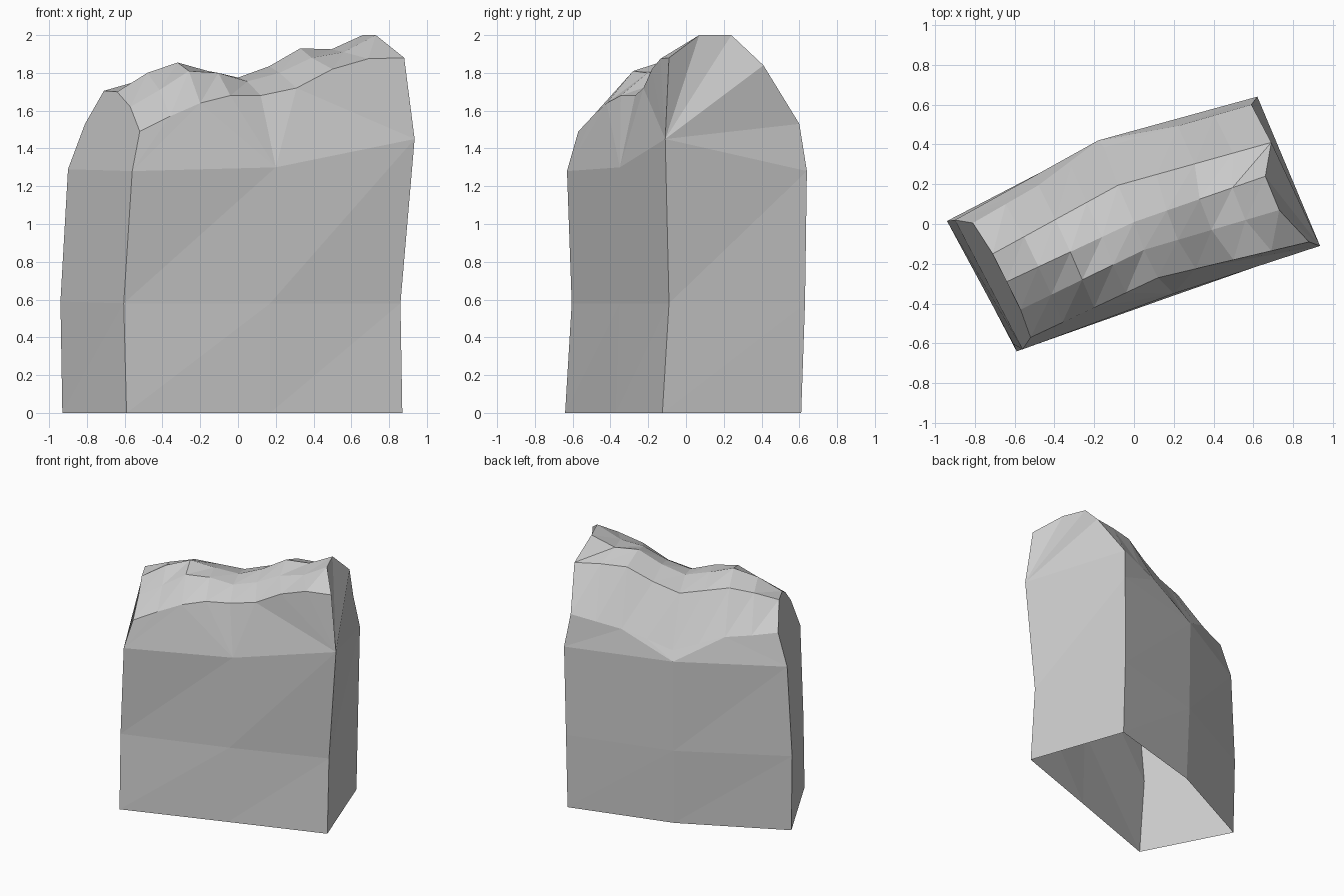
import bpy
import bmesh
from mathutils import Vector

if "Cube" in bpy.data.objects:
    bpy.data.objects.remove(bpy.data.objects["Cube"])

stone = bpy.data.materials.new("stone grey")
stone.diffuse_color = (0.6, 0.6, 0.6, 1)
stone.use_nodes = True
stone.node_tree.nodes["Principled BSDF"].inputs["Base Color"].default_value = stone.diffuse_color

bm = bmesh.new()


def row(start, mid, end, heights):
    """Crest line bent once in plan, with a height at each even step."""
    s, m, e = Vector(start), Vector(mid), Vector(end)
    half = len(heights) // 2
    pts = []
    for i, z in enumerate(heights):
        p = s.lerp(m, i / half) if i <= half else m.lerp(e, i / half - 1)
        pts.append(bm.verts.new((p.x, p.y, z)))
    return pts


def strip(a, b):
    """Triangles between two equal lines of points."""
    for i in range(len(a) - 1):
        bm.faces.new((a[i], a[i + 1], b[i + 1]))
        bm.faces.new((a[i], b[i + 1], b[i]))


def fan(apex, pts):
    for p, q in zip(pts, pts[1:]):
        bm.faces.new((apex, p, q))


# Walls: left, front-left, front-mid, right, back-right, back-mid
levels = [
    [(-.93, .01, 0), (-.59, -.64, 0), (.17, -.37, 0),
     (.87, -.125, 0), (.61, .61, 0), (-.17, .39, 0)],
    [(-.94, .015, .59), (-.605, -.605, .58), (.17, -.35, .58),
     (.86, -.09, .58), (.61, .63, .58), (-.18, .41, .58)],
    [(-.90, .02, 1.29), (-.56, -.63, 1.28), (.20, -.35, 1.30),
     (.935, -.11, 1.45), (.62, .64, 1.28), (-.18, .42, 1.29)],
]
rings = [[bm.verts.new(p) for p in lv] for lv in levels]
for low, high in zip(rings, rings[1:]):
    strip(low + low[:1], high + high[:1])
left, front_left, front_mid, right, back_right, back_mid = rings[-1]

# Rugged crest, from the front edge to the back edge
crest = [
    row((-.52, -.57), (.12, -.27), (.88, -.09),
        [1.49, 1.57, 1.64, 1.68, 1.68, 1.72, 1.82, 1.875, 1.88]),
    row((-.57, -.43), (.05, -.13), (.73, .07),
        [1.62, 1.71, 1.81, 1.80, 1.755, 1.80, 1.88, 1.91, 2.0]),
    row((-.64, -.29), (0, .01), (.66, .24),
        [1.70, 1.80, 1.855, 1.81, 1.775, 1.835, 1.93, 1.925, 2.0]),
    row((-.71, -.15), (-.08, .195), (.69, .41),
        [1.705, 1.75, 1.78, 1.75, 1.72, 1.78, 1.866, 1.86, 1.84]),
    row((-.81, .005), (-.15, .385), (.59, .60),
        [1.53, 1.50, 1.48, 1.42, 1.36, 1.42, 1.47, 1.50, 1.53]),
]
for a, b in zip(crest, crest[1:]):
    strip(a, b)

# Slopes joining the front and back walls to the crest
front, back = crest[0], crest[-1]
fan(front_left, [front_mid, front[2], front[1], front[0]])
fan(front_mid, [right, front[5], front[4], front[3], front[2]])
fan(right, [front[8], front[7], front[6], front[5]])
fan(left, [back[0], back[1], back[2], back_mid])
fan(back_mid, back[2:7])
fan(back_right, [back_mid, back[6], back[7], back[8]])

# End walls closed up to the crest
fan(right, [back_right] + [r[-1] for r in reversed(crest)])
bm.faces.new([left, front_left] + [r[0] for r in crest])

bmesh.ops.recalc_face_normals(bm, faces=bm.faces)
mesh = bpy.data.meshes.new("rock_block")
bm.to_mesh(mesh)
bm.free()
mesh.materials.append(stone)
rock = bpy.data.objects.new("rock_block", mesh)
bpy.context.collection.objects.link(rock)
